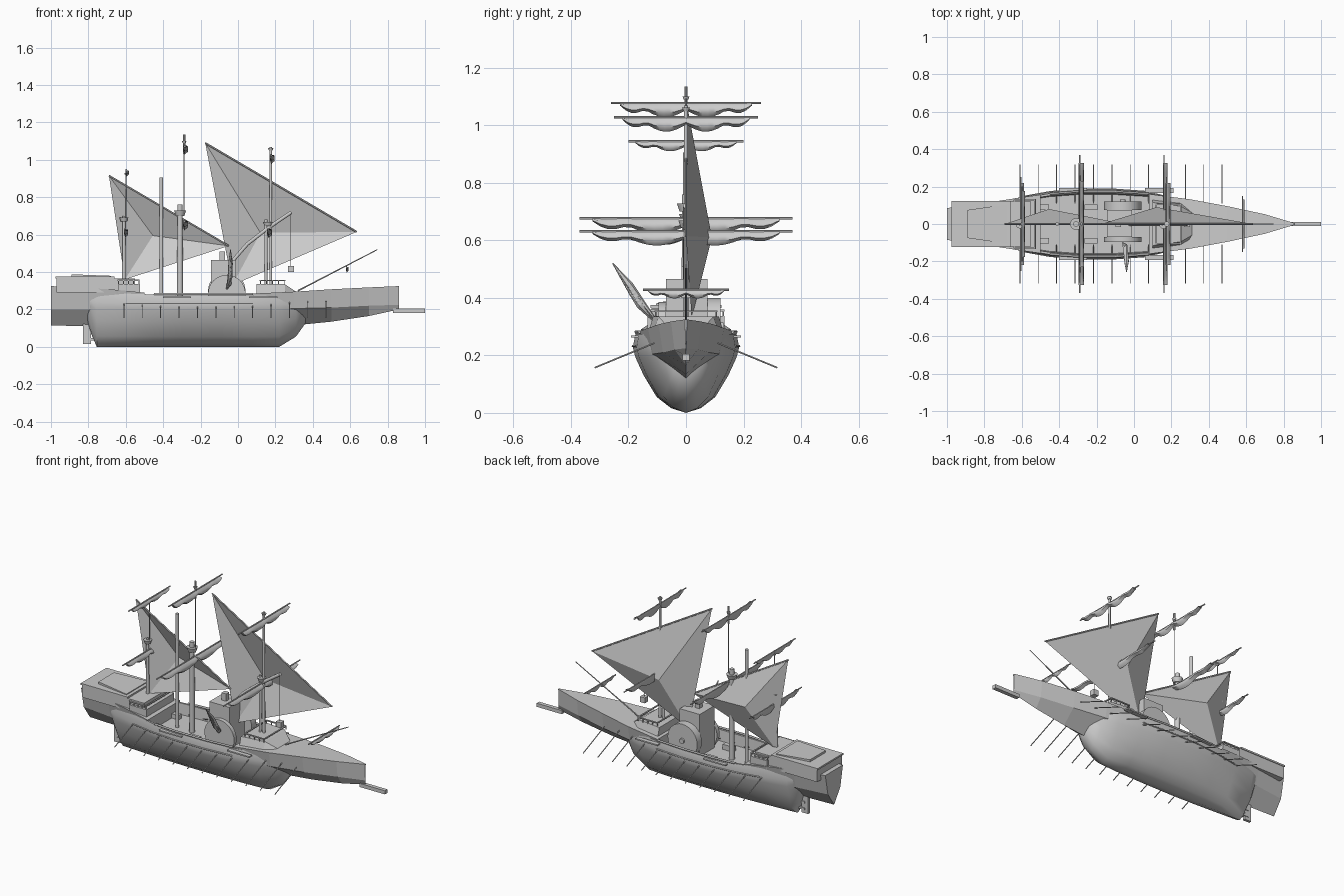
import bpy, bmesh, math
from mathutils import Vector

cube = bpy.data.objects.get("Cube")
if cube:
    bpy.data.objects.remove(cube, do_unlink=True)

grey = bpy.data.materials.new("plain_grey")
grey.use_nodes = True
COLOUR = (0.6, 0.6, 0.6, 1)
grey.diffuse_color = COLOUR
grey.node_tree.nodes["Principled BSDF"].inputs["Base Color"].default_value = COLOUR


def finish(name, bm, smooth=None):
    bmesh.ops.recalc_face_normals(bm, faces=bm.faces)
    mesh = bpy.data.meshes.new(name)
    bm.to_mesh(mesh)
    bm.free()
    mesh.materials.append(grey)
    ob = bpy.data.objects.new(name, mesh)
    bpy.context.collection.objects.link(ob)
    if smooth:
        bpy.ops.object.select_all(action='DESELECT')
        ob.select_set(True)
        bpy.context.view_layer.objects.active = ob
        bpy.ops.object.shade_smooth_by_angle(angle=math.radians(smooth))
    return ob


def box(name, lo, hi):
    bm = bmesh.new()
    bmesh.ops.create_cube(bm, size=1)
    lo, hi = Vector(lo), Vector(hi)
    for v in bm.verts:
        v.co = (lo + hi) / 2 + v.co * (hi - lo)
    return finish(name, bm)


def rod(name, a, b, r1, r2=None, sides=8):
    a, b = Vector(a), Vector(b)
    bm = bmesh.new()
    bmesh.ops.create_cone(bm, cap_ends=True, segments=sides, radius1=r1,
                          radius2=r1 if r2 is None else r2, depth=(b - a).length)
    turn = (b - a).to_track_quat('Z', 'Y')
    for v in bm.verts:
        v.co = turn @ v.co + (a + b) / 2
    return finish(name, bm, 40)


def loft(name, sections, smooth=None):
    """Skin over mirrored half sections (x, [(y, z), ...]) from keel to deck centre."""
    bm = bmesh.new()
    rings = []
    for x, half in sections:
        full = half + [(-y, z) for y, z in half[-2:0:-1]]
        rings.append([bm.verts.new((x, y, z)) for y, z in full])
    n = len(rings[0])
    for a, b in zip(rings, rings[1:]):
        for i in range(n):
            bm.faces.new((a[i], a[(i + 1) % n], b[(i + 1) % n], b[i]))
    bm.faces.new(rings[0])
    bm.faces.new(rings[-1])
    bmesh.ops.remove_doubles(bm, verts=bm.verts, dist=0.0005)
    return finish(name, bm, smooth)


def tube(name, points, radius):
    cu = bpy.data.curves.new(name, 'CURVE')
    cu.dimensions = '3D'
    cu.bevel_depth = radius
    cu.bevel_resolution = 1
    cu.use_fill_caps = True
    sp = cu.splines.new('POLY')
    sp.points.add(len(points) - 1)
    for p, co in zip(sp.points, points):
        p.co = (*co, 1)
    cu.materials.append(grey)
    ob = bpy.data.objects.new(name, cu)
    bpy.context.collection.objects.link(ob)


# Rounded lower hull with a sunken open deck
SECTION = [(0, 0), (.28, .06), (.55, .2), (.8, .48), (.95, .7), (1, .83),
           (.95, 1), (.88, 1), (.85, .76), (0, .76)]
hull = [(-.81, .085, .15, .27), (-.785, .1, .07, .28), (-.755, .11, 0, .285),
        (-.6, .145, 0, .285), (-.45, .172, 0, .28), (-.3, .185, 0, .275),
        (-.1, .185, 0, .275), (.08, .172, 0, .275), (.22, .14, 0, .275),
        (.31, .112, .055, .26), (.36, .07, .125, .24)]
loft("lower_hull", [(x, [(w * y, zb + (zt - zb) * z) for y, z in SECTION])
                    for x, w, zb, zt in hull], 50)


# Angular bow and stern: x, keel z, chine y, chine z, rail y, rail z
def wedge(name, rows):
    loft(name, [(x, [(0, zb), (yc, zc), (yt, zt), (0, zt)])
                for x, zb, yc, zc, yt, zt in rows])


wedge("bow_hull", [(.08, .13, .14, .2, .16, .285), (.3, .115, .115, .205, .132, .295),
                   (.5, .135, .08, .21, .095, .308), (.7, .165, .04, .22, .052, .318),
                   (.86, .2, .0004, .225, .004, .325)])
wedge("stern_hull", [(-1, .115, .06, .2, .085, .325), (-.8, .11, .085, .2, .112, .315),
                     (-.65, .115, .105, .2, .135, .305), (-.5, .13, .13, .2, .157, .29)])
box("bowsprit", (.83, -.012, .182), (1, .012, .204))
box("rudder", (-.83, -.008, .015), (-.785, .008, .13))
for z in (.035, .075):
    box("rudder_hinge", (-.81, -.012, z), (-.765, .012, z + .012))

# Stern cabin with a raised roof panel, and the fore platform
box("stern_cabin", (-.97, -.12, .29), (-.55, .12, .365))
box("cabin_roof_edge", (-.975, -.124, .365), (-.66, .124, .375))
bm = bmesh.new()
bmesh.ops.create_cube(bm, size=1)
for v in bm.verts:
    aft = v.co.x < 0
    v.co = (-.89 if aft else -.68, math.copysign(.075 if aft else .105, v.co.y),
            .37 if v.co.z < 0 else (.388 if aft else .38))
finish("roof_panel", bm)
loft("fore_platform", [(.1, [(0, .28), (.13, .28), (.115, .335), (0, .335)]),
                       (.25, [(0, .28), (.115, .28), (.095, .335), (0, .335)]),
                       (.31, [(0, .28), (.08, .28), (.06, .295), (0, .295)])])


# Railings on posts, plus rails along the open deck
def railing(x0, x1, y, z):
    for s in (-1, 1):
        box("rail", (x0, s * y - .004, z + .018), (x1, s * y + .004, z + .024))
        for i in range(5):
            x = x0 + (x1 - x0) * i / 4
            rod("rail_post", (x, s * y, z), (x, s * y, z + .02), .003, sides=6)
    for x in (x0, x1):
        box("cross_rail", (x - .004, -y, z + .018), (x + .004, y, z + .024))


railing(.12, .25, .105, .333)
railing(-.64, -.53, .13, .335)
box("rear_rail_base", (-.64, -.134, .29), (-.525, .134, .337))
for s in (-1, 1):
    tube("gunwale", [(x, s * (w * .94), .282) for x, w, _, _ in hull[4:8]], .006)
    tube("rubbing_strake", [(x, s * w, .232) for x, w, _, _ in hull[3:8]], .004)
    for x0 in (-.4, .06):
        box("chain_plate", (x0, min(s * .165, s * .192), .262), (x0 + .15, max(s * .165, s * .192), .27))
    for x in (-.49, -.23):
        box("deck_locker", (x - .035, s * .09 - .015, .2), (x + .035, s * .09 + .015, .24))

# Twelve oars on each side
for i in range(12):
    x = -.61 + i * .0983
    for s in (-1, 1):
        rod("oar", (x, s * .11, .243), (x, s * .318, .157), .0028, sides=6)

# Masts, tops and poles
rod("main_mast", (-.31, 0, .2), (-.31, 0, .76), .016, .014, 12)
rod("main_topmast", (-.288, 0, .7), (-.288, 0, 1.135), .0025, sides=6)
rod("main_masthead", (-.288, 0, 1.03), (-.288, 0, 1.135), .006)
rod("funnel_pole", (-.41, 0, .2), (-.41, 0, .905), .01, sides=12)
rod("fore_mast", (.175, 0, .3), (.175, 0, 1.07), .008, .007, 10)
rod("fore_lower_mast", (.15, 0, .3), (.15, 0, .68), .008, sides=10)
rod("mizzen_mast", (-.61, 0, .33), (-.61, 0, .7), .01, .008, 10)
rod("mizzen_topmast", (-.598, 0, .69), (-.598, 0, .95), .0025, sides=6)
for x, z, r in ((-.31, .7, .032), (.16, .645, .026), (-.61, .67, .024),
                (-.288, 1.09, .012), (.175, 1.05, .014), (-.598, .92, .01)):
    rod("mast_top", (x, 0, z), (x, 0, z + r * .9), r * .7, r, 12)
rod("spritsail_pole", (.32, 0, .3), (.745, 0, .52), .004, .0025)


# Yards carrying furled, scalloped sails
def furled_sail(x, z, half, drop):
    rod("yard", (x, -half, z), (x, half, z), .004, sides=6)
    bm = bmesh.new()
    cols = 24
    grid = []
    for i in range(cols + 1):
        t = i / cols * 2 - 1
        fall = drop * (.5 + .5 * abs(math.sin(t * math.pi * 1.6))) * (1 - .8 * t ** 6)
        y = t * half * .88
        grid.append([bm.verts.new((x + dx * drop, y, z - fall * f))
                     for dx, f in ((0, 0), (.35, .3), (.4, .7), (.05, 1), (-.12, .5))])
    for a, b in zip(grid, grid[1:]):
        for k in range(5):
            bm.faces.new((a[k], a[(k + 1) % 5], b[(k + 1) % 5], b[k]))
    finish("furled_sail", bm, 60)


for x, z, half, drop in ((-.288, 1.078, .26, .05), (.175, 1.028, .25, .05),
                         (-.598, .945, .2, .035), (-.29, .677, .37, .055),
                         (.16, .632, .37, .05), (-.605, .63, .25, .045),
                         (.58, .428, .15, .03)):
    furled_sail(x, z, half, drop)


# Lateen sails: three flat panels meeting at a bellied point
def lateen(name, peak, tip, foot, belly):
    bm = bmesh.new()
    a, b, c, d = [bm.verts.new(p) for p in (peak, tip, foot, belly)]
    for f in ((a, b, d), (b, c, d), (c, a, d)):
        bm.faces.new(f)
    finish(name, bm)
    rod(name + "_spar", peak, tip, .005, sides=6)


lateen("large_lateen", (-.175, 0, 1.09), (.635, 0, .615), (-.03, .02, .33), (.12, .09, .61))
lateen("small_lateen", (-.69, 0, .915), (-.05, 0, .54), (-.605, .01, .36), (-.455, .08, .595))

# Engine house with its wheel
box("engine_house", (-.145, -.07, .2), (-.01, .075, .465))
box("house_vent", (-.1, -.015, .465), (-.07, .015, .51))
rod("wheel", (-.06, .075, .3), (-.06, .12, .3), .1, sides=32)
rod("wheel_hub", (-.06, .12, .3), (-.06, .13, .3), .015, sides=12)
rod("drum", (-.06, -.095, .285), (-.06, -.07, .285), .1, sides=32)

# Crane with a hanging crate
tube("crane_arm", [(-.05, 0, .34), (-.02, 0, .47), (.05, 0, .55), (.16, 0, .635), (.285, 0, .72)], .011)
rod("crane_rope", (.283, 0, .42), (.283, 0, .715), .0015, sides=5)
box("hanging_crate", (.267, -.016, .4), (.3, .016, .433))

# Fan of blades leaning over the side
for i in range(6):
    t = i / 5
    base = Vector((-.06 + .02 * t, -.1 - .01 * t, .31 + .02 * t))
    end = Vector((-.03 - .01 * t, -.2 - .055 * t, .42 + .1 * t))
    mid = base.lerp(end, .6)
    rod("blade_lower", base, mid, .004, .014, 6)
    rod("blade_upper", mid, end, .014, .002, 6)
